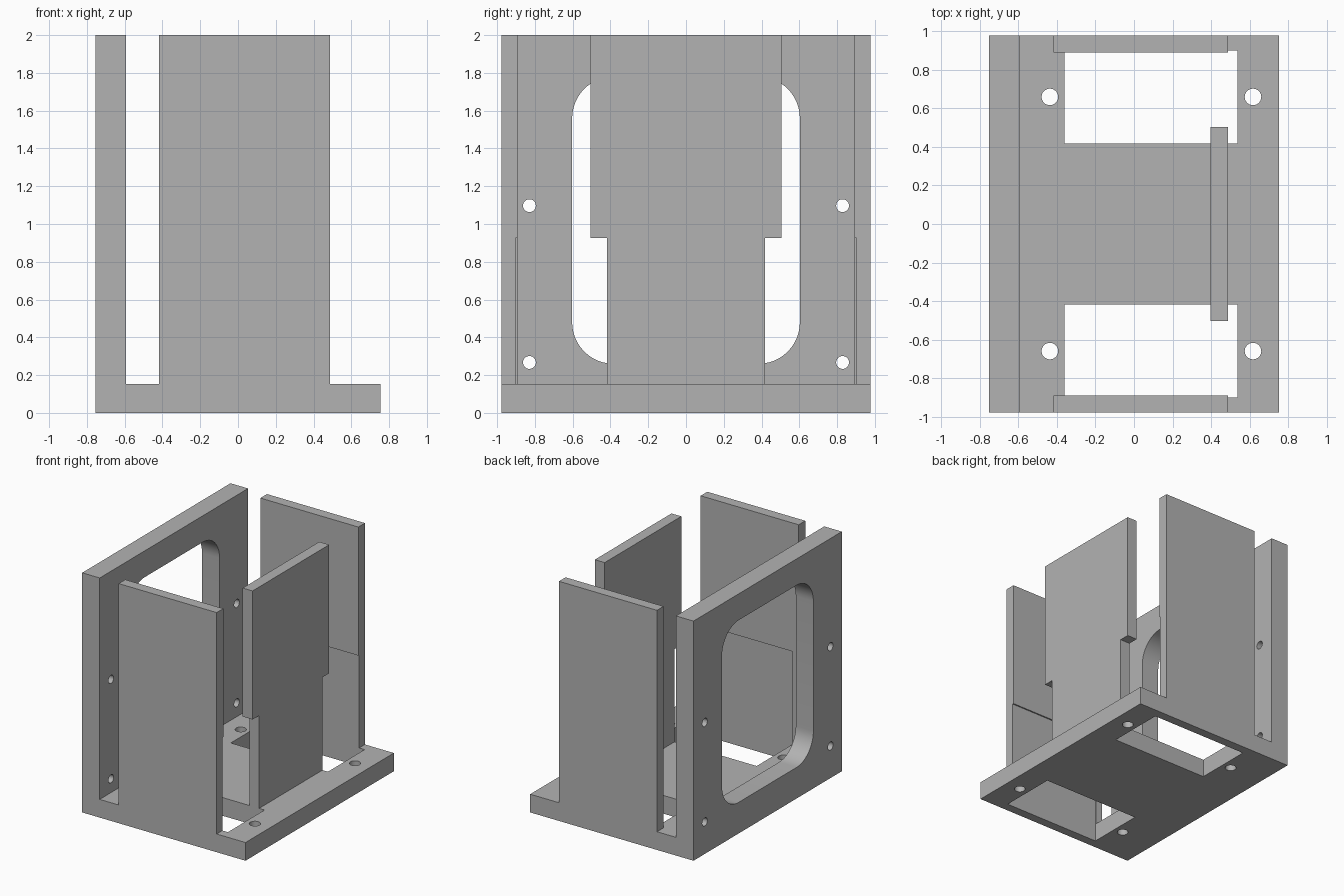
import bpy, bmesh, math
from mathutils import Matrix, Vector

if "Cube" in bpy.data.objects:
    bpy.data.objects.remove(bpy.data.objects["Cube"], do_unlink=True)

grey = bpy.data.materials.new("plain grey")
grey.use_nodes = True
colour = (0.45, 0.45, 0.45, 1)
grey.diffuse_color = colour
grey.node_tree.nodes["Principled BSDF"].inputs["Base Color"].default_value = colour


def finish(bm, name):
    mesh = bpy.data.meshes.new(name)
    bm.to_mesh(mesh)
    bm.free()
    mesh.materials.append(grey)
    obj = bpy.data.objects.new(name, mesh)
    bpy.context.collection.objects.link(obj)
    return obj


def box(name, x, y, z, radius=0):
    """Box from (min, max) ranges; radius rounds the edges along x."""
    bm = bmesh.new()
    size = Vector((x[1] - x[0], y[1] - y[0], z[1] - z[0]))
    mid = Vector((sum(x), sum(y), sum(z))) / 2
    bmesh.ops.create_cube(bm, size=1, matrix=Matrix.Translation(mid) @ Matrix.Diagonal(size).to_4x4())
    if radius:
        edges = [e for e in bm.edges if abs(e.verts[0].co.x - e.verts[1].co.x) > 0.01]
        bmesh.ops.bevel(bm, geom=edges, offset=radius, segments=12, profile=0.5, affect='EDGES')
    return finish(bm, name)


def rod(name, centre, radius, axis):
    bm = bmesh.new()
    turn = Matrix.Rotation(math.pi / 2, 4, 'Y') if axis == 'X' else Matrix()
    bmesh.ops.create_cone(bm, cap_ends=True, segments=32, radius1=radius, radius2=radius,
                          depth=0.5, matrix=Matrix.Translation(centre) @ turn)
    return finish(bm, name)


def combine(target, tool, operation):
    mod = target.modifiers.new(operation, 'BOOLEAN')
    mod.operation = operation
    mod.solver = 'EXACT'
    mod.object = tool
    bpy.context.view_layer.objects.active = target
    bpy.ops.object.modifier_apply(modifier=mod.name)
    bpy.data.objects.remove(tool, do_unlink=True)


half_x, half_y, top, floor = 0.754, 0.978, 2.0, 0.152
sides = (-1, 1)


def span(side, a, b):
    return tuple(sorted((side * a, side * b)))


# Base plate, joined with the tall wall and the three upright panels
body = box("bracket_body", (-half_x, half_x), (-half_y, half_y), (0, floor))
solids = [box("tall_wall", (-half_x, -0.592), (-half_y, half_y), (0, top)),
          box("centre_panel", (0.397, 0.488), (-0.505, 0.505), (0.05, top))]
for s in sides:
    solids.append(box("side_panel", (-0.417, 0.488), span(s, 0.891, half_y), (0.05, top)))
for solid in solids:
    combine(body, solid, 'UNION')

# Rounded window in the wall
cutters = [box("window_cutter", (-1, -0.5), (-0.603, 0.603), (0.26, 1.78), 0.22)]
for s in sides:
    # Pocket through the base that also notches the panels
    cutters.append(box("pocket_cutter", (-0.36, 0.538), span(s, 0.418, 0.902), (-0.1, 0.927)))
    # Screw holes in the wall and the base
    for z in (0.267, 1.097):
        cutters.append(rod("wall_hole_cutter", (-0.67, s * 0.829, z), 0.034, 'X'))
    for x in (-0.437, 0.618):
        cutters.append(rod("base_hole_cutter", (x, s * 0.66, 0.07), 0.043, 'Z'))
for cutter in cutters:
    combine(body, cutter, 'DIFFERENCE')

# Merge stray points and shade the curved faces smoothly
bm = bmesh.new()
bm.from_mesh(body.data)
bmesh.ops.remove_doubles(bm, verts=bm.verts, dist=0.0001)
bm.to_mesh(body.data)
bm.free()
bpy.ops.object.select_all(action='DESELECT')
body.select_set(True)
bpy.context.view_layer.objects.active = body
bpy.ops.object.shade_smooth_by_angle(angle=math.radians(30))
